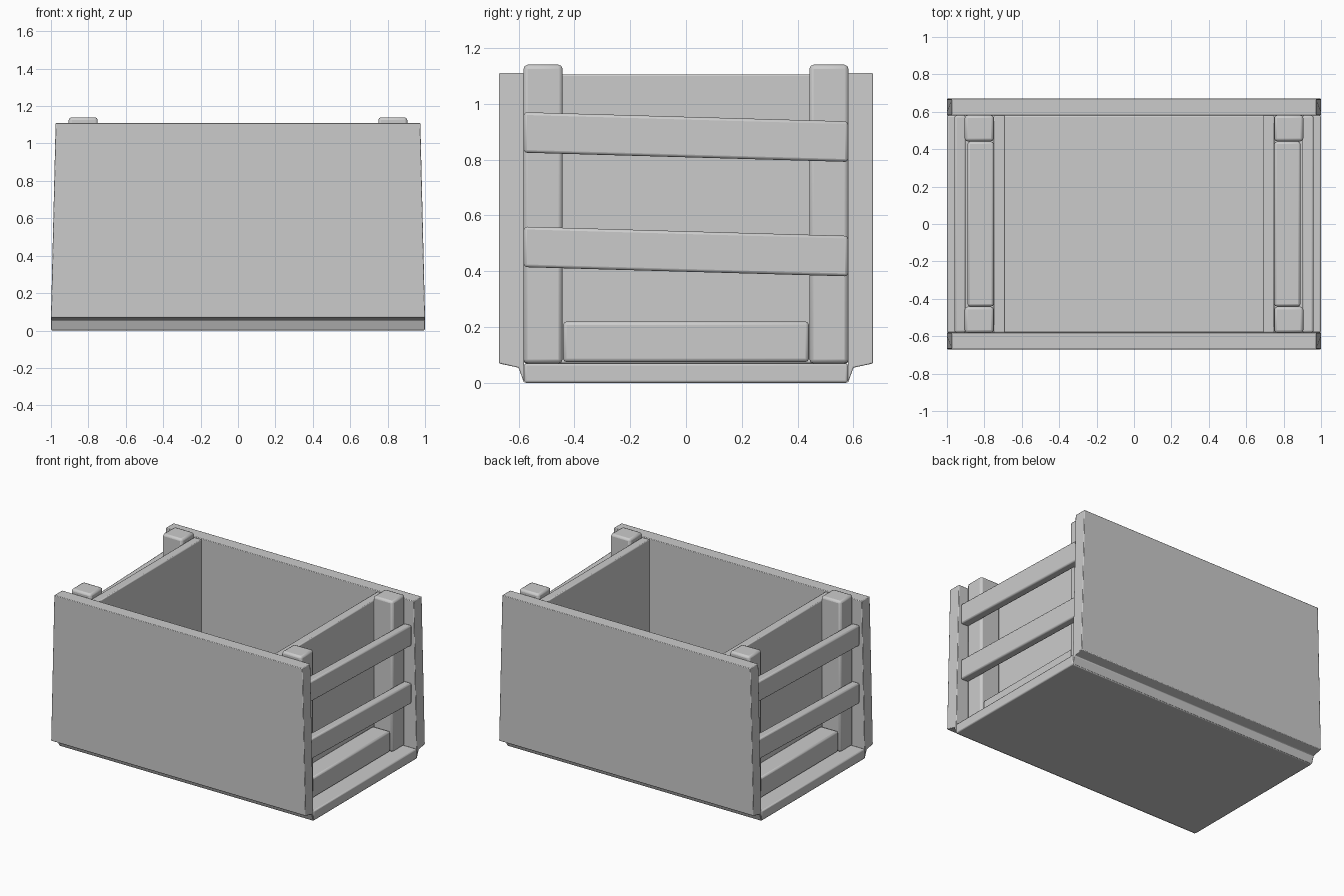
import bpy, bmesh
from math import radians

cube = bpy.data.objects.get("Cube")
if cube:
    bpy.data.objects.remove(cube, do_unlink=True)

GREY = (0.6, 0.6, 0.6, 1)
grey = bpy.data.materials.new("plain grey")
grey.use_nodes = True
grey.diffuse_color = GREY
grey.node_tree.nodes["Principled BSDF"].inputs["Base Color"].default_value = GREY


def prism(name, lower, upper, bevel=0.0):
    """Closed solid between two matching loops of points."""
    bm = bmesh.new()
    a = [bm.verts.new(p) for p in lower]
    b = [bm.verts.new(p) for p in upper]
    bm.faces.new(a)
    bm.faces.new(b)
    n = len(a)
    for i in range(n):
        j = (i + 1) % n
        bm.faces.new((a[i], a[j], b[j], b[i]))
    bmesh.ops.recalc_face_normals(bm, faces=bm.faces)
    mesh = bpy.data.meshes.new(name)
    bm.to_mesh(mesh)
    bm.free()
    obj = bpy.data.objects.new(name, mesh)
    bpy.context.collection.objects.link(obj)
    mesh.materials.append(grey)
    if bevel:
        mod = obj.modifiers.new("soft edges", 'BEVEL')
        mod.width = bevel
        mod.segments = 2
        mod.limit_method = 'ANGLE'
    bpy.ops.object.select_all(action='DESELECT')
    obj.select_set(True)
    bpy.context.view_layer.objects.active = obj
    bpy.ops.object.shade_smooth_by_angle(angle=radians(35))
    return obj


def box(name, x, y, z, bevel=0.01):
    def loop(h):
        return [(x[0], y[0], h), (x[1], y[0], h), (x[1], y[1], h), (x[0], y[1], h)]
    return prism(name, loop(z[0]), loop(z[1]), bevel)


# Floor
box("floor", (-1, 1), (-0.58, 0.58), (0, 0.07), 0.008)

# Long panels, narrowing slightly to the top, with a stepped lower edge
profile = [(0.58, 1.11), (0.67, 1.11), (0.67, 0.07), (0.60, 0.055), (0.58, 0.0)]


def half_width(z):
    return 1 - 0.025 * max(z - 0.07, 0) / 1.04


for name, side in (("front_panel", -1), ("back_panel", 1)):
    prism(name,
          [(-half_width(z), side * y, z) for y, z in profile],
          [(half_width(z), side * y, z) for y, z in profile], 0.004)

# Each end is the other one turned half way round
for end, s in (("left", 1), ("right", -1)):
    def xs(a, b):
        return sorted((s * a, s * b))

    box(end + "_end_wall", xs(0.69, 0.75), (-0.58, 0.58), (0.07, 1.105), 0.006)
    box(end + "_foot_block", xs(0.75, 0.89), (-0.44, 0.44), (0.075, 0.22), 0.012)
    for place, y in (("front", (-0.582, -0.442)), ("back", (0.442, 0.582))):
        box(f"{end}_{place}_post", xs(0.75, 0.905), y, (0.07, 1.14), 0.015)

    # Sloping slats nailed across the posts
    for level, top in (("lower", 0.56), ("upper", 0.97)):
        ends = [(-0.58, top - 0.145), (0.58, top - 0.178),
                (0.58, top - 0.033), (-0.58, top)]
        prism(f"{end}_{level}_slat",
              [(s * 0.90, s * y, z) for y, z in ends],
              [(s * 0.96, s * y, z) for y, z in ends], 0.01)
